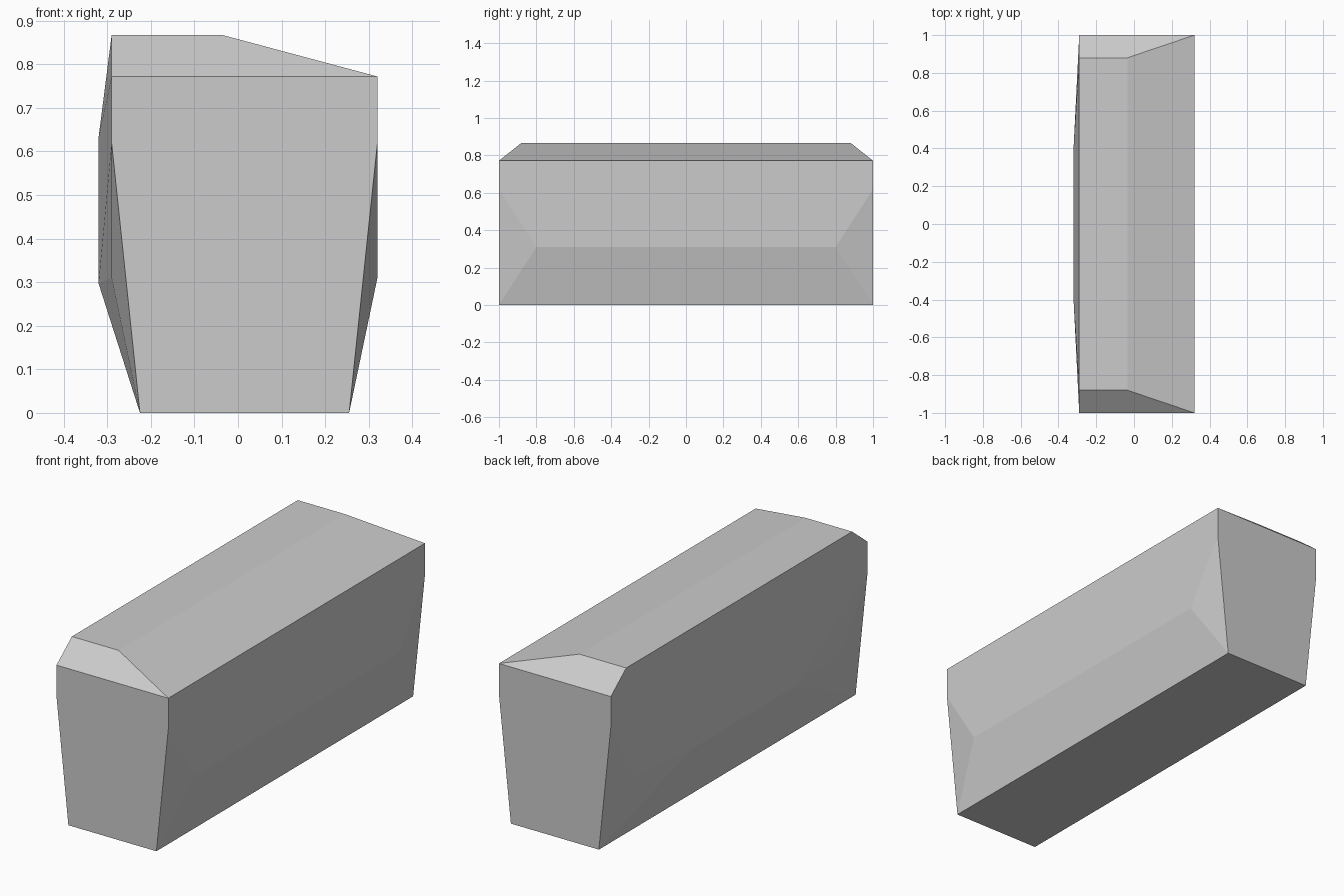
import bpy
import bmesh

if "Cube" in bpy.data.objects:
    bpy.data.objects.remove(bpy.data.objects["Cube"])

# Convex faceted stone block: half the corners (y > 0), mirrored front to back
half_corners = [
    # end face
    (-0.225, 1, 0), (0.255, 1, 0), (0.32, 1, 0.62),
    (0.32, 1, 0.772), (-0.29, 1, 0.772), (-0.29, 1, 0.62),
    # flat part of the top
    (-0.29, 0.88, 0.867), (-0.035, 0.88, 0.867),
    # lower corners of the side faces
    (0.32, 0.8, 0.31), (-0.29, 0.8, 0.31),
    # shallow bulge on the left side
    (-0.32, 0.4, 0.297), (-0.32, 0.4, 0.632),
]

bm = bmesh.new()
for x, y, z in half_corners:
    for side in (-1, 1):
        bm.verts.new((x, y * side, z))
bmesh.ops.convex_hull(bm, input=bm.verts[:])
# Merge coplanar triangles into clean flat faces
bmesh.ops.dissolve_limit(bm, angle_limit=0.005, verts=bm.verts[:], edges=bm.edges[:])
bmesh.ops.recalc_face_normals(bm, faces=bm.faces[:])

mesh = bpy.data.meshes.new("stone_block")
bm.to_mesh(mesh)
bm.free()
bpy.context.collection.objects.link(bpy.data.objects.new("stone_block", mesh))
